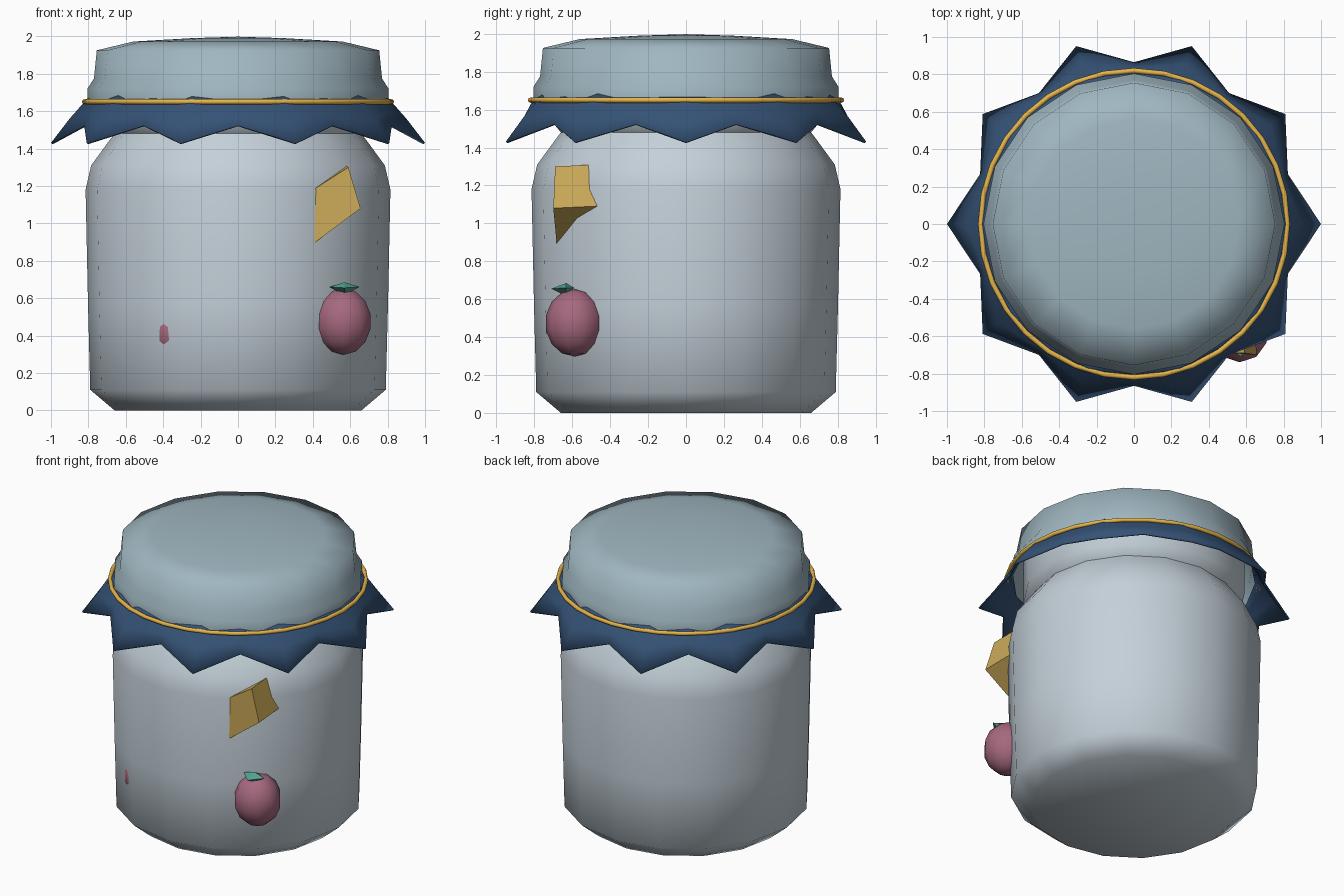
import bpy, bmesh, math
from math import sin, cos, pi, tau
from mathutils import Vector

if "Cube" in bpy.data.objects:
    bpy.data.objects.remove(bpy.data.objects["Cube"])


def finish(name, bm, color, smooth=None):
    bmesh.ops.recalc_face_normals(bm, faces=bm.faces)
    me = bpy.data.meshes.new(name)
    bm.to_mesh(me)
    bm.free()
    ob = bpy.data.objects.new(name, me)
    bpy.context.collection.objects.link(ob)
    mat = bpy.data.materials.new(name + "_color")
    mat.diffuse_color = (*color, 1)
    mat.use_nodes = True
    mat.node_tree.nodes["Principled BSDF"].inputs["Base Color"].default_value = mat.diffuse_color
    me.materials.append(mat)
    if smooth:
        bpy.ops.object.select_all(action='DESELECT')
        ob.select_set(True)
        bpy.context.view_layer.objects.active = ob
        bpy.ops.object.shade_smooth_by_angle(angle=math.radians(smooth))
    return ob


def skin(bm, rings):
    """Join closed rings of points; a one-point ring closes as a fan."""
    rows = [[bm.verts.new(p) for p in r] for r in rings]
    for a, b in zip(rows, rows[1:]):
        n = max(len(a), len(b))
        for i in range(n):
            j = (i + 1) % n
            quad = [a[i % len(a)], a[j % len(a)], b[j % len(b)], b[i % len(b)]]
            bm.faces.new(list(dict.fromkeys(quad)))


def lathe(name, profile, sides, color, smooth):
    bm = bmesh.new()
    skin(bm, [[(r * cos(tau * i / sides), r * sin(tau * i / sides), z)
               for i in range(sides)] if r else [(0, 0, z)] for r, z in profile])
    return finish(name, bm, color, smooth)


# Glass jar with narrowed neck and flared rim
lathe("jar_body", [(0, 0), (0.66, 0), (0.79, 0.11), (0.802, 0.57), (0.815, 1.18),
                   (0.785, 1.31), (0.69, 1.44), (0.66, 1.48), (0.71, 1.54),
                   (0.71, 1.85), (0, 1.85)], 16, (0.55, 0.63, 0.69), 50)

# Domed cloth-covered lid, open underneath
lathe("lid_cover", [(0, 1.998), (0.25, 1.99), (0.56, 1.972), (0.755, 1.925),
                    (0.77, 1.775), (0.805, 1.72), (0.805, 1.65)], 16,
      (0.35, 0.47, 0.53), 75)

# Zigzag cloth skirt with ten points
bm = bmesh.new()
rows = []
for r_tip, z_tip, r_dip, z_dip in [(0.785, 1.69, 0.785, 1.675), (0.825, 1.645, 0.81, 1.645),
                                   (0.9, 1.56, 0.835, 1.59), (1.0, 1.43, 0.865, 1.525)]:
    row = []
    for i in range(20):
        r, z = (r_tip, z_tip) if i % 2 == 0 else (r_dip, z_dip)
        row.append((r * cos(pi * i / 10), r * sin(pi * i / 10), z))
    rows.append(row)
skin(bm, rows)
skirt = finish("cloth_skirt", bm, (0.035, 0.085, 0.18), 40)
thick = skirt.modifiers.new("thickness", 'SOLIDIFY')
thick.thickness = 0.012

# Elastic band round the lid
bm = bmesh.new()
skin(bm, [[((0.82 + 0.014 * cos(tau * k / 8)) * cos(tau * i / 32),
            (0.82 + 0.014 * cos(tau * k / 8)) * sin(tau * i / 32),
            1.65 + 0.014 * sin(tau * k / 8)) for i in range(32)] for k in range(9)])
bmesh.ops.remove_doubles(bm, verts=bm.verts, dist=1e-5)
finish("band", bm, (0.79, 0.46, 0.07), 60)

# Slanted block pressed into the glass
bm = bmesh.new()
front = [Vector(p) for p in [(0.59, -0.69, 1.30), (0.655, -0.70, 1.08),
                             (0.375, -0.68, 0.87), (0.34, -0.68, 1.14)]]
back = [p + Vector((-0.01, 0.26, 0.012)) for p in front]
skin(bm, [front, back])
for loop in (front, back):
    bm.faces.new([bm.verts.new(p) for p in loop])
bmesh.ops.remove_doubles(bm, verts=bm.verts, dist=1e-5)
finish("block", bm, (0.6, 0.4, 0.1))


# Berries: one mostly outside, one just breaking the surface
def berry(name, center, size):
    bm = bmesh.new()
    bmesh.ops.create_uvsphere(bm, u_segments=10, v_segments=7, radius=1)
    for v in bm.verts:
        v.co = Vector(center) + Vector(a * b for a, b in zip(v.co, size))
    finish(name, bm, (0.38, 0.14, 0.21), 50)


berry("berry", (0.565, -0.588, 0.475), (0.155, 0.155, 0.178))
berry("inner_berry", (-0.315, -0.56, 0.41), (0.155, 0.155, 0.16))

# Faceted leaf cap on the berry
bm = bmesh.new()
skin(bm, [[(0.57, -0.632, 0.685)],
          [(0.65, -0.632, 0.66), (0.57, -0.59, 0.66), (0.49, -0.632, 0.66), (0.57, -0.71, 0.655)],
          [(0.57, -0.632, 0.615)]])
finish("leaf", bm, (0.09, 0.38, 0.3))
